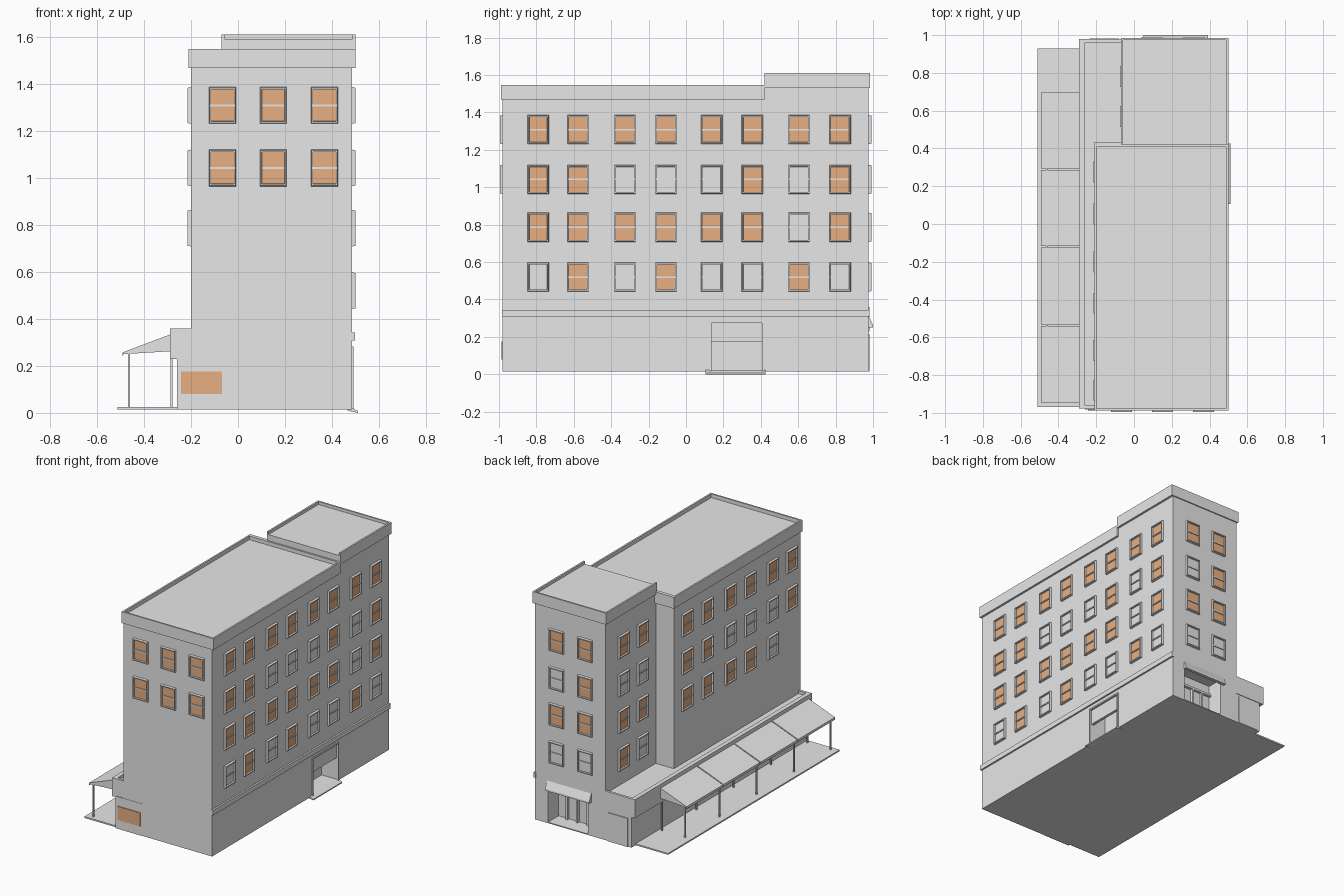
import bpy, bmesh, math
from mathutils import Vector

cube = bpy.data.objects.get("Cube")
if cube:
    bpy.data.objects.remove(cube, do_unlink=True)


def material(name, rgb):
    m = bpy.data.materials.new(name)
    m.use_nodes = True
    m.diffuse_color = (*rgb, 1)
    m.node_tree.nodes["Principled BSDF"].inputs["Base Color"].default_value = (*rgb, 1)
    return m


GREY = material("plain_grey", (0.8, 0.8, 0.8))
GLOW = material("warm_window_glow", (0.92, 0.5, 0.26))


def add_box(bm, x, y, z):
    """Add a box spanning the given (low, high) ranges."""
    verts = bmesh.ops.create_cube(bm, size=1)["verts"]
    for v in verts:
        v.co = Vector([(r[0] + r[1]) / 2 + c * (r[1] - r[0]) for r, c in zip((x, y, z), v.co)])


def finish(name, bm, *mats):
    mesh = bpy.data.meshes.new(name)
    bmesh.ops.recalc_face_normals(bm, faces=bm.faces)
    bm.to_mesh(mesh)
    bm.free()
    for m in mats:
        mesh.materials.append(m)
    obj = bpy.data.objects.new(name, mesh)
    bpy.context.collection.objects.link(obj)
    return obj


def box(name, x, y, z, mat=GREY):
    bm = bmesh.new()
    add_box(bm, x, y, z)
    return finish(name, bm, mat)


def carve(obj, x, y, z):
    """Cut a box-shaped hollow out of an object."""
    cutter = box("cutter", x, y, z)
    cutter.hide_render = True
    mod = obj.modifiers.new("hollow", "BOOLEAN")
    mod.operation, mod.solver, mod.object = "DIFFERENCE", "EXACT", cutter
    bpy.context.view_layer.objects.active = obj
    bpy.ops.object.modifier_apply(modifier=mod.name)
    bpy.data.objects.remove(cutter, do_unlink=True)


def prism(name, points, axis, low, high):
    """Extrude a profile of (side, z) points along x or y."""
    bm = bmesh.new()
    place = (lambda s, a, z: (a, s, z)) if axis == "x" else (lambda s, a, z: (s, a, z))
    face = bm.faces.new([bm.verts.new(place(s, low, z)) for s, z in points])
    out = bmesh.ops.extrude_face_region(bm, geom=[face])["geom"]
    shift = place(0, high - low, 0)
    bmesh.ops.translate(bm, vec=shift, verts=[v for v in out if isinstance(v, bmesh.types.BMVert)])
    return finish(name, bm, GREY)


# Main block and rear tower
BASE = 0.015
main = box("main_block", (-0.2, 0.485), (-0.98, 0.42), (BASE, 1.5))
tower = box("rear_tower", (-0.06, 0.485), (0.42, 0.977), (BASE, 1.56))

# Cornices with sunken roofs
main_cornice = box("main_cornice", (-0.21, 0.5), (-0.988, 0.42), (1.468, 1.548))
carve(main_cornice, (-0.198, 0.488), (-0.976, 0.408), (1.522, 1.7))
box("main_cornice_return", (-0.21, -0.06), (0.42, 0.433), (1.468, 1.548))
tower_cornice = box("tower_cornice", (-0.07, 0.5), (0.42, 0.985), (1.53, 1.61))
carve(tower_cornice, (-0.058, 0.488), (0.3, 0.973), (1.59, 1.7))

# Belt course and loading bay on the left side
box("belt_course", (0.48, 0.497), (-0.985, 0.98), (0.308, 0.343))
carve(main, (0.36, 0.6), (0.13, 0.412), (0.022, 0.275))
box("bay_shutter", (0.455, 0.475), (0.13, 0.412), (0.172, 0.276))
for y in (0.125, 0.407):
    box("bay_jamb", (0.478, 0.492), (y, y + 0.01), (BASE, 0.283))
box("bay_lintel", (0.478, 0.492), (0.125, 0.417), (0.273, 0.283))
prism("bay_ramp", [(0.465, 0.022), (0.485, 0.022), (0.51, 0.008), (0.51, 0), (0.465, 0.01)],
      "y", 0.105, 0.425)

# Rear entrance with doors and a small awning
carve(tower, (0.075, 0.385), (0.86, 1.1), (0.022, 0.285))
for x in (0.15, 0.23, 0.31):
    box("entrance_post", (x - 0.006, x + 0.006), (0.86, 0.88), (0.02, 0.2))
box("entrance_transom", (0.075, 0.385), (0.86, 0.88), (0.2, 0.215))
prism("entrance_awning", [(0.977, 0.312), (1, 0.262), (1, 0.25), (0.977, 0.25)],
      "x", 0.05, 0.392)

# Ground-floor wing with overhanging fascia and sunken roof
box("wing_wall", (-0.26, -0.05), (-0.982, 0.976), (BASE, 0.24))
fascia = box("wing_fascia", (-0.29, -0.06), (-0.978, 0.98), (0.23, 0.36))
carve(fascia, (-0.26, 0.1), (-0.96, 0.962), (0.34, 0.5))
box("shop_window", (-0.243, -0.067), (-0.987, -0.98), (0.08, 0.175), GLOW)
box("wing_rear_door", (-0.235, -0.08), (0.97, 0.982), (BASE, 0.215))

# Porch deck, sloping awnings and posts
box("porch_deck", (-0.512, -0.2), (-0.97, 0.93), (BASE, 0.025))
JOINTS = [0.7, 0.29, -0.12, -0.535, -0.95]
PROFILE = [(-0.29, 0.333), (-0.492, 0.257), (-0.492, 0.24), (-0.486, 0.25), (-0.29, 0.262)]
for high, low in zip(JOINTS, JOINTS[1:]):
    prism("porch_awning", PROFILE, "y", low + 0.004, high - 0.004)
for y in [JOINTS[0] - 0.03] + JOINTS[1:-1] + [JOINTS[-1] + 0.01]:
    for x in (-0.463, -0.283):
        box("porch_post", (x - 0.004, x + 0.004), (y - 0.005, y + 0.005), (0.02, 0.262))


# Sash window: stepped frame rings, glass and a meeting rail
def window_mesh(lit):
    bm = bmesh.new()
    rings = []
    for hw, hh, y in [(0.057, 0.078, 0), (0.055, 0.075, -0.014),
                      (0.049, 0.068, -0.014), (0.048, 0.067, -0.003)]:
        rings.append([bm.verts.new((sx * hw, y, sz * hh))
                      for sx, sz in ((-1, -1), (1, -1), (1, 1), (-1, 1))])
    for a, b in zip(rings, rings[1:]):
        for i in range(4):
            j = (i + 1) % 4
            bm.faces.new((a[i], a[j], b[j], b[i]))
    glass = bm.faces.new(rings[-1])
    glass.material_index = 1
    add_box(bm, (-0.048, 0.048), (-0.009, -0.002), (-0.004, 0.004))
    obj = finish("window", bm, GREY, GLOW if lit else GREY)
    mesh = obj.data
    bpy.data.objects.remove(obj)
    return mesh


MESHES = {"1": window_mesh(True), "0": window_mesh(False)}
ROWS = [1.308, 1.042, 0.786, 0.52]


def windows(name, spots, rows, place, turn):
    """Each row is a string: 1 is lit, 0 is dark, a space is bare wall."""
    for z, row in zip(ROWS, rows):
        for s, kind in zip(spots, row):
            if kind in MESHES:
                obj = bpy.data.objects.new(name, MESHES[kind])
                obj.location = (*place(s), z)
                obj.rotation_euler.z = math.radians(turn)
                bpy.context.collection.objects.link(obj)


windows("front_window", [-0.066, 0.15, 0.368], ["111", "111"], lambda s: (s, -0.98), 0)
windows("left_window", [-0.79, -0.577, -0.326, -0.107, 0.137, 0.355, 0.604, 0.824],
        ["11111111", "11000101", "11111101", "01010010"], lambda s: (0.485, s), 90)
windows("back_window", [0.317, 0.096], ["11", "01", "11", "00"], lambda s: (s, 0.977), 180)
windows("right_window", [0.276, 0.053, -0.2, -0.42, -0.67, -0.88],
        ["111111", "110001", "11110 "], lambda s: (-0.2, s), -90)
windows("tower_side_window", [0.78, 0.57], ["11", "00", "11", "10"],
        lambda s: (-0.06, s), -90)
